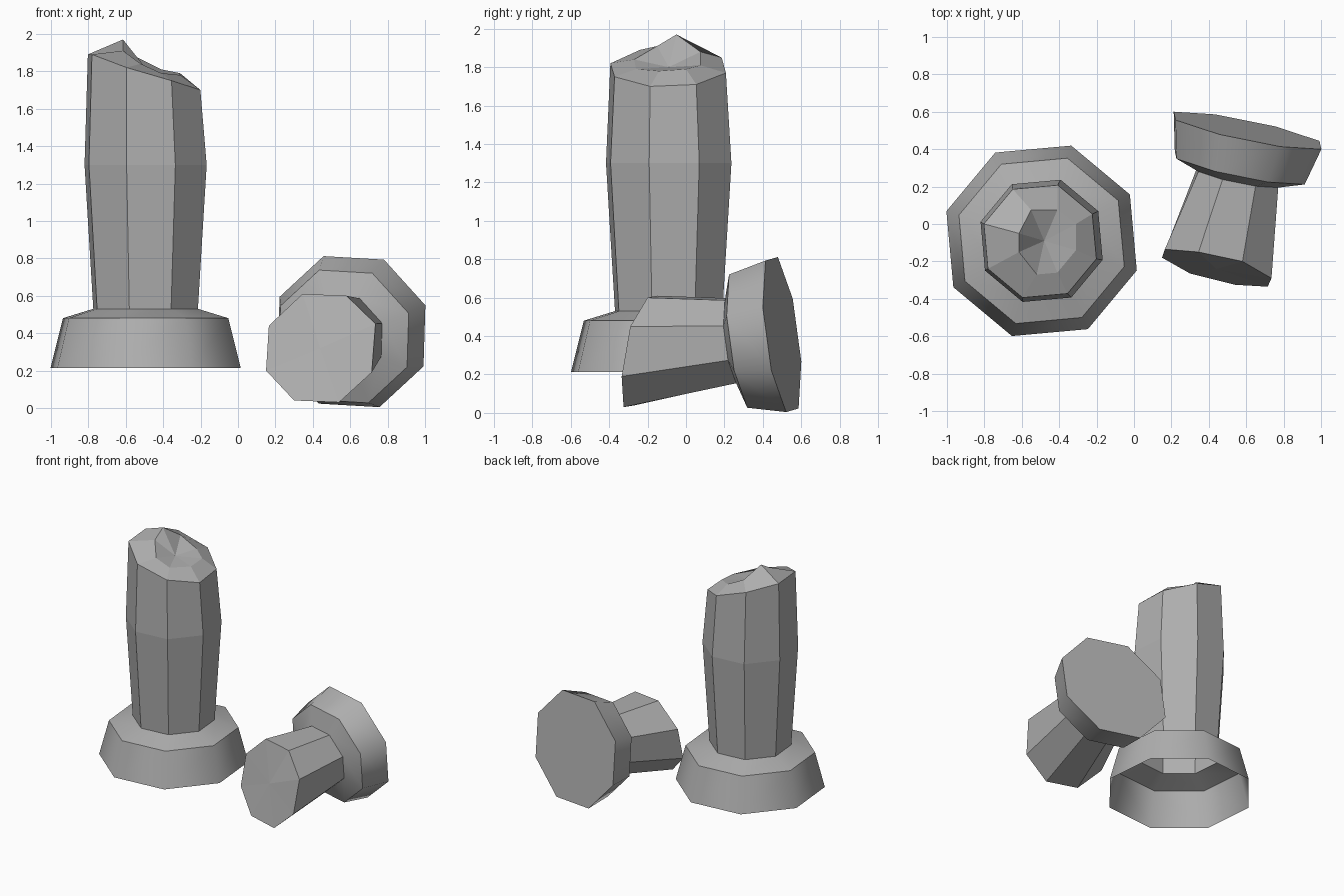
import bpy, bmesh, math
from mathutils import Vector

if "Cube" in bpy.data.objects:
    bpy.data.objects.remove(bpy.data.objects["Cube"])

SIDES = 8
stone = bpy.data.materials.new("stone")
stone.diffuse_color = (0.43, 0.43, 0.43, 1)
stone.use_nodes = True
stone.node_tree.nodes["Principled BSDF"].inputs["Base Color"].default_value = stone.diffuse_color


def ring(centre, u, w, radius, phase=0.0):
    """Octagonal ring of points in the plane of u and w."""
    pts = []
    for k in range(SIDES):
        a = phase + k * math.tau / SIDES
        pts.append(centre + radius * (math.cos(a) * u + math.sin(a) * w))
    return pts


def skin(name, rings, tip, cap_start):
    """Bridge rings in order, fan the last one to a tip point."""
    bm = bmesh.new()
    loops = [[bm.verts.new(p) for p in r] for r in rings]
    for i, (lo, hi) in enumerate(zip(loops, loops[1:])):
        for k in range(SIDES):
            j = (k + 1) % SIDES
            f = bm.faces.new((lo[k], lo[j], hi[j], hi[k]))
            f.smooth = i < 2  # rounded plinth side and shoulder
    top = bm.verts.new(tip)
    for k in range(SIDES):
        bm.faces.new((loops[-1][k], loops[-1][(k + 1) % SIDES], top))
    if cap_start:
        bm.faces.new(loops[0][::-1])
    # Crisp plinth edges
    for loop in loops[:3]:
        for k in range(SIDES):
            bm.edges.get((loop[k], loop[(k + 1) % SIDES])).smooth = False
    bmesh.ops.recalc_face_normals(bm, faces=bm.faces)
    mesh = bpy.data.meshes.new(name)
    bm.to_mesh(mesh)
    bm.free()
    mesh.materials.append(stone)
    obj = bpy.data.objects.new(name, mesh)
    bpy.context.collection.objects.link(obj)
    return obj


# Standing broken column: hollow plinth, bulging shaft, slanted broken rim
X, Y = Vector((1, 0, 0)), Vector((0, 1, 0))
PHASE = math.radians(27.7)
profile = [(0.533, 0.213), (0.463, 0.48), (0.293, 0.53), (0.342, 1.30)]
rings = [ring(Vector((-0.494, -0.09, z)), X, Y, r, PHASE) for r, z in profile]
rim = ring(Vector((-0.502, -0.093, 0)), X, Y, 0.315, PHASE)
for p, z in zip(rim, (1.71, 1.77, 1.85, 1.89, 1.89, 1.82, 1.75, 1.70)):
    p.z = z
rings.append(rim)
# Jagged inner break
rings.append([Vector(p) for p in (
    (-0.31, 0.00, 1.79), (-0.41, 0.075, 1.81), (-0.55, 0.075, 1.88), (-0.615, -0.05, 1.97),
    (-0.615, -0.15, 1.91), (-0.52, -0.27, 1.84), (-0.41, -0.26, 1.79), (-0.31, -0.14, 1.78))])
skin("standing_column", rings, (-0.48, -0.09, 1.80), False)

# Fallen column piece: closed plinth lying on its side, short broken shaft
n = Vector((0.208, 1, 0.13)).normalized()
u = Vector((0.393, -0.10, 0.14))
u = (u - u.dot(n) * n).normalized()
w = u.cross(n)
centre = Vector((0.607, 0.50, 0.408))
rings = [ring(centre - t * n, u, w, r)
         for r, t in ((0.431, 0), (0.379, 0.206), (0.236, 0.258))]
# Slanted broken end
rings.append([Vector(p) for p in (
    (0.735, -0.29, 0.45), (0.58, -0.20, 0.60), (0.345, -0.15, 0.61), (0.165, -0.135, 0.44),
    (0.15, -0.18, 0.20), (0.30, -0.265, 0.04), (0.54, -0.325, 0.03), (0.715, -0.335, 0.19))])
skin("fallen_column_piece", rings, (0.44, -0.24, 0.32), True)
